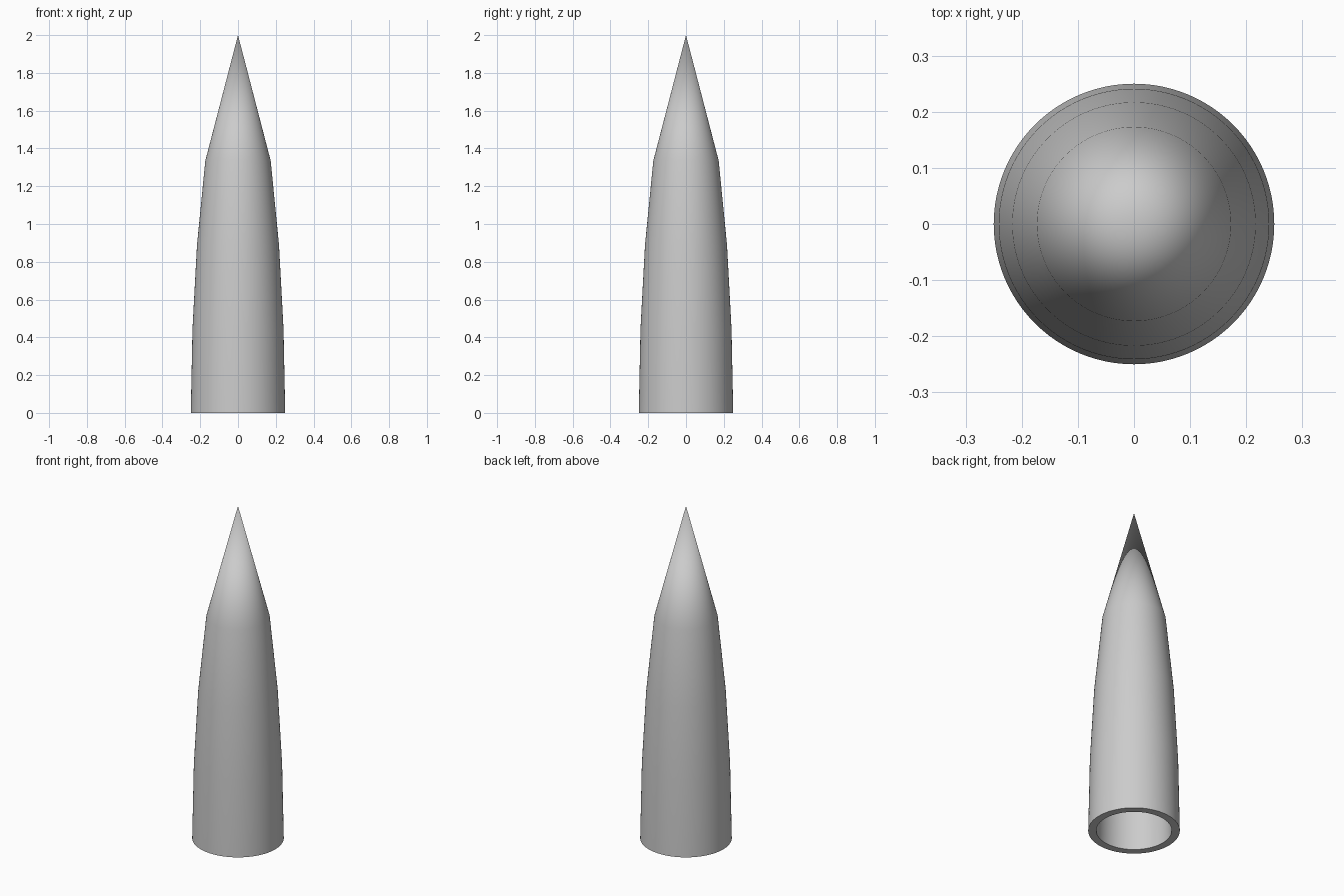
import bpy, bmesh, math

cube = bpy.data.objects.get("Cube")
if cube:
    bpy.data.objects.remove(cube)

# Plain grey material
grey = bpy.data.materials.new("plain grey")
grey.use_nodes = True
colour = (0.6, 0.6, 0.6, 1)
grey.diffuse_color = colour
grey.node_tree.nodes["Principled BSDF"].inputs["Base Color"].default_value = colour

SEGMENTS = 96
WALL = 0.044

# Outer profile of the shell as (radius, height), then the hollow inside
outer = [(0.25, 0), (0.241, 0.445), (0.217, 0.89), (0.173, 1.335), (0, 2)]
inner = [(r - WALL, z) for r, z in outer[:-1]] + [(0, 1.83)]
profile = outer[::-1] + inner


def lathe(name, points, material):
    """Spin a profile around z into a closed surface."""
    bm = bmesh.new()
    verts = [bm.verts.new((r, 0, z)) for r, z in points]
    edges = [bm.edges.new(pair) for pair in zip(verts, verts[1:])]
    bmesh.ops.spin(bm, geom=verts + edges, cent=(0, 0, 0), axis=(0, 0, 1),
                   angle=math.tau, steps=SEGMENTS, use_merge=False)
    bmesh.ops.remove_doubles(bm, verts=bm.verts, dist=0.0001)
    bmesh.ops.recalc_face_normals(bm, faces=bm.faces)
    mesh = bpy.data.meshes.new(name)
    bm.to_mesh(mesh)
    bm.free()
    mesh.materials.append(material)
    obj = bpy.data.objects.new(name, mesh)
    bpy.context.collection.objects.link(obj)
    return obj


# Hollow pointed shell, smooth around with a crisp rim
shell = lathe("nose_cone_shell", profile, grey)
bpy.ops.object.select_all(action="DESELECT")
shell.select_set(True)
bpy.context.view_layer.objects.active = shell
bpy.ops.object.shade_smooth_by_angle(angle=math.radians(30))
